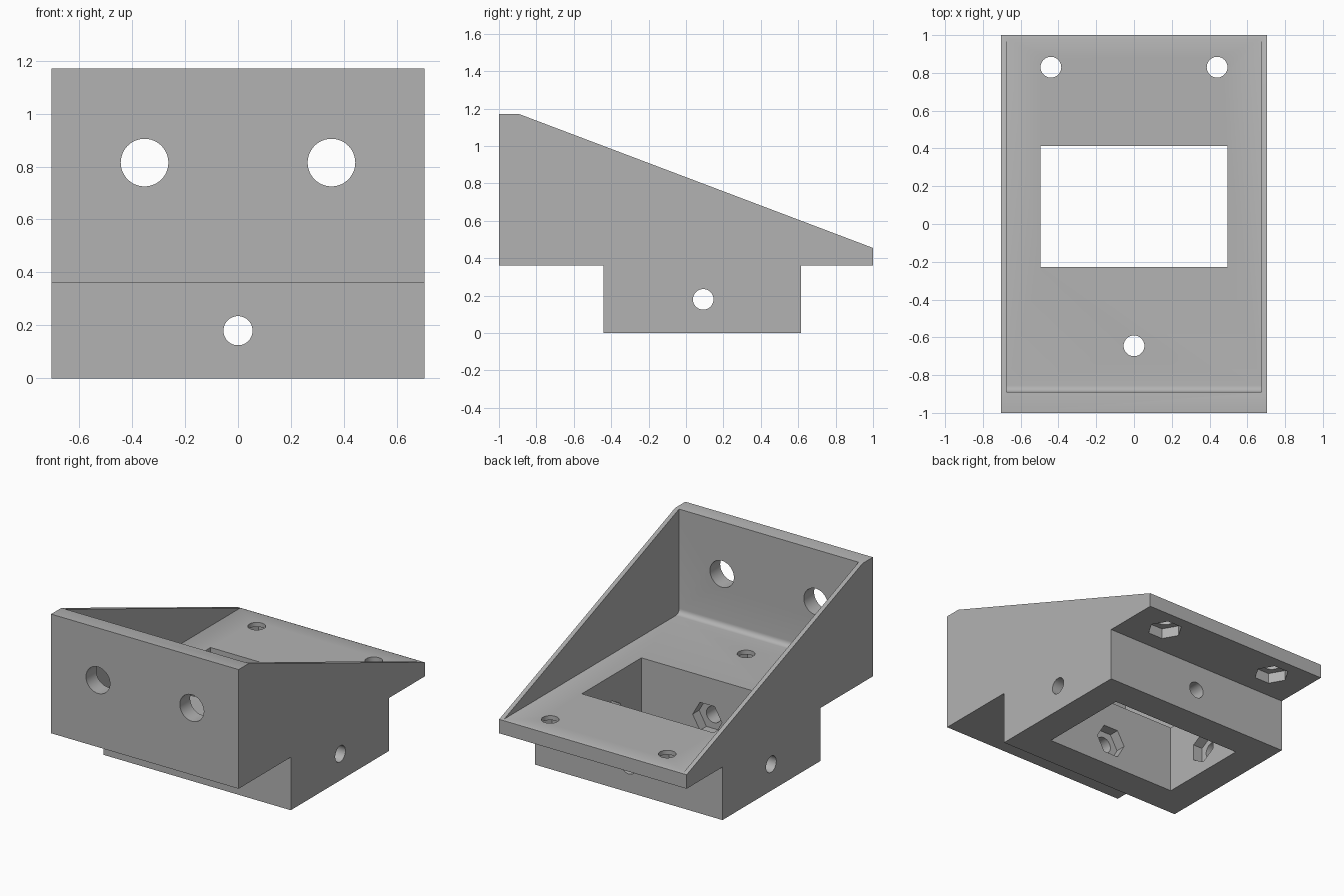
import bpy
import bmesh
from math import pi, sin, cos
from mathutils import Matrix, Vector

cube = bpy.data.objects.get("Cube")
if cube:
    bpy.data.objects.remove(cube, do_unlink=True)

grey = bpy.data.materials.new("matte grey")
grey.use_nodes = True
colour = (0.45, 0.45, 0.45, 1)
grey.diffuse_color = colour
grey.node_tree.nodes["Principled BSDF"].inputs["Base Color"].default_value = colour


def make_object(name, bm):
    bmesh.ops.recalc_face_normals(bm, faces=bm.faces)
    mesh = bpy.data.meshes.new(name)
    bm.to_mesh(mesh)
    bm.free()
    mesh.materials.append(grey)
    obj = bpy.data.objects.new(name, mesh)
    bpy.context.collection.objects.link(obj)
    return obj


def side_profile(name, points, half_width):
    """Extrude a (y, z) outline symmetrically along x."""
    bm = bmesh.new()
    face = bm.faces.new([bm.verts.new((-half_width, y, z)) for y, z in points])
    out = bmesh.ops.extrude_face_region(bm, geom=[face])
    verts = [v for v in out["geom"] if isinstance(v, bmesh.types.BMVert)]
    bmesh.ops.translate(bm, verts=verts, vec=(2 * half_width, 0, 0))
    return make_object(name, bm)


def prism(name, centre, radius, length, axis, sides=48):
    """Regular prism along x, y or z; sides=6 makes a nut pocket."""
    bm = bmesh.new()
    bmesh.ops.create_cone(bm, cap_ends=True, segments=sides, radius1=radius,
                          radius2=radius, depth=length)
    # put the first corner on the local x axis
    turn = Matrix.Rotation(pi / 2 if sides == 6 else 0, 4, "Z")
    if axis == "x":
        turn = Matrix.Rotation(pi / 2, 4, "Y") @ turn
    elif axis == "y":
        turn = Matrix.Rotation(pi / 2, 4, "X") @ turn
    bmesh.ops.transform(bm, matrix=Matrix.Translation(Vector(centre)) @ turn,
                        verts=bm.verts)
    return make_object(name, bm)


FLOOR, LEDGE, TOP = 0.46, 0.36, 1.17
WALL_Y = -0.89          # inner side of the front wall
HOLE, NUT, POCKET = 0.055, 0.11, 0.07

# Bracket outline: front wall, sloping sides, ledges and base block
bracket = side_profile("bracket_body", [
    (-1, LEDGE), (-0.44, LEDGE), (-0.44, 0), (0.615, 0), (0.615, LEDGE),
    (1, LEDGE), (1, 0.455), (WALL_Y, TOP), (-1, TOP)], 0.705)

# Tray between the side walls, with a rounded inner corner
r = 0.035
fillet = [(WALL_Y + r - r * cos(a), FLOOR + r - r * sin(a))
          for a in (i * pi / 12 for i in range(7))]
cutters = [side_profile("tray_cutter",
                        fillet + [(1.2, FLOOR), (1.2, 1.5), (WALL_Y, 1.5)], 0.675)]

# Rectangular opening through floor and base block
cy = 0.092
cutters.append(side_profile("opening_cutter", [
    (cy - 0.32, -0.2), (cy + 0.32, -0.2), (cy + 0.32, 0.7), (cy - 0.32, 0.7)], 0.495))

# Large holes in the front wall
for x in (-0.353, 0.353):
    cutters.append(prism("large_hole_cutter", (x, -0.95, 0.815), 0.09, 0.3, "y"))

# Bolt holes through the floor with nut pockets underneath
for x, y in ((-0.44, 0.83), (0.44, 0.83), (0, -0.645)):
    cutters.append(prism("floor_hole_cutter", (x, y, 0.4), HOLE, 0.4, "z"))
    cutters.append(prism("floor_nut_cutter", (x, y, LEDGE), NUT, 2 * POCKET, "z", 6))

# Bolt holes through the base block with nut pockets inside the opening
for axis, length, span in (("x", 1.8, 0.99), ("y", 1.4, 0.64)):
    centre = (0, cy, 0.18)
    cutters.append(prism("block_hole_cutter", centre, HOLE, length, axis))
    cutters.append(prism("block_nut_cutter", centre, NUT, span + 2 * POCKET, axis, 6))

# Apply every cut, then drop the cutters
bpy.ops.object.select_all(action="DESELECT")
bpy.context.view_layer.objects.active = bracket
bracket.select_set(True)
for cutter in cutters:
    cutter.hide_render = True
    mod = bracket.modifiers.new("cut", "BOOLEAN")
    mod.operation = "DIFFERENCE"
    mod.solver = "EXACT"
    mod.object = cutter
    bpy.ops.object.modifier_apply(modifier=mod.name)
    bpy.data.objects.remove(cutter, do_unlink=True)

bpy.ops.object.shade_smooth_by_angle(angle=pi / 6)
